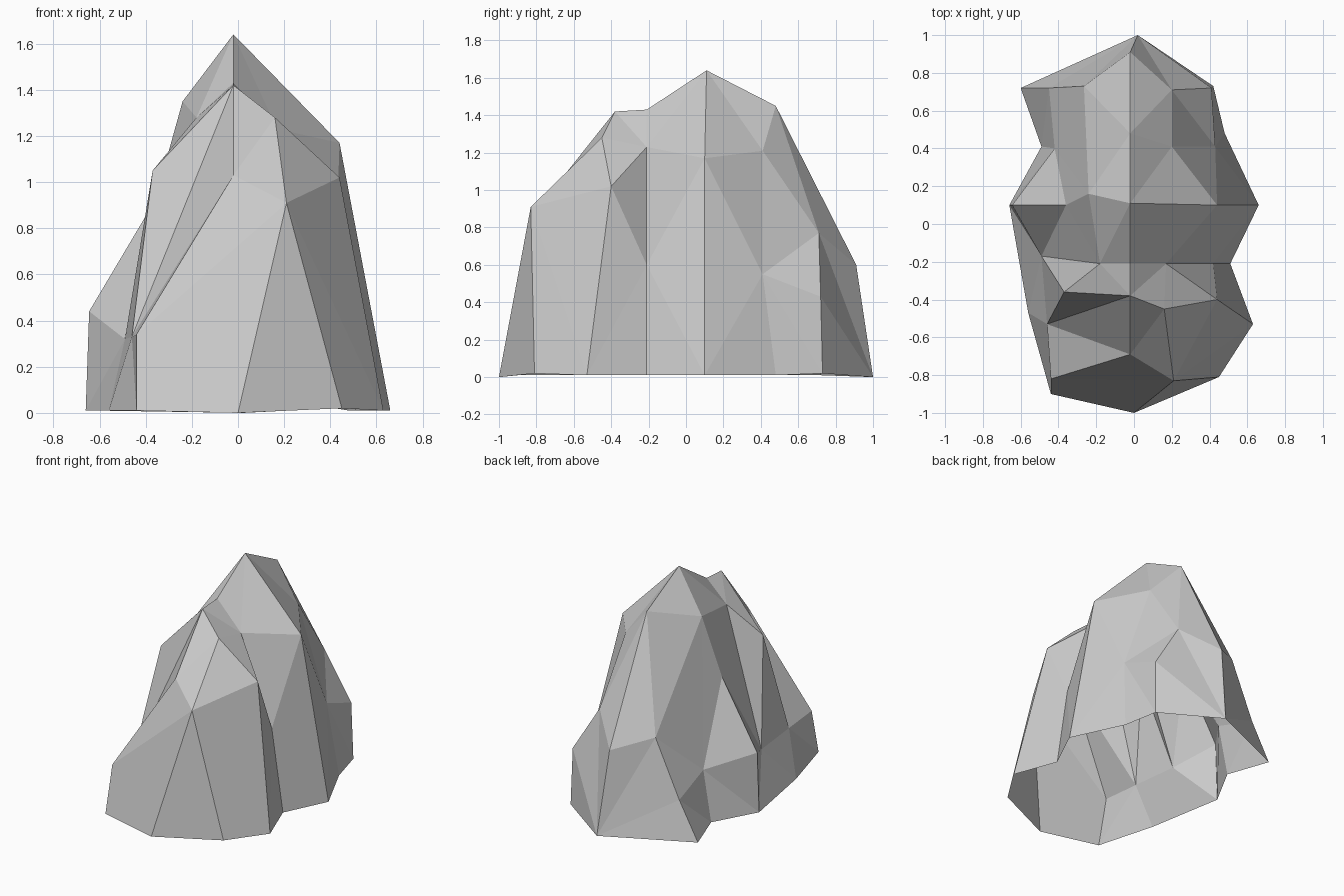
import bpy, bmesh

if "Cube" in bpy.data.objects:
    bpy.data.objects.remove(bpy.data.objects["Cube"])

# Ridge points shared by several flank profiles
peak, back_ridge = (-.02, .11, 1.64), (-.02, .48, 1.45)
saddle, front_ridge = (-.02, -.21, 1.43), (-.02, -.38, 1.42)
brow, shoulder = (-.02, -.69, 1.03), (.21, -.83, .91)
left_notch, left_foot = (-.24, .16, 1.35), (-.56, -.47, .01)

# Profiles run from ground to ridge, each with the stitching order to the next:
# a = step up this profile, b = step up the next one
back = [([(.02, 1, 0), (-.02, .91, .6), back_ridge, peak], "bbaa")]
right = [
    ([(.42, .73, .02), (.41, .72, .43), (.20, .71, .77), back_ridge], "baaba"),
    ([(.48, .48, .01), (.43, .41, .55), (.20, .41, 1.21), back_ridge], "ababa"),
    ([(.66, .10, .01), (.44, .10, 1.17), peak], "babab"),
    ([(.51, -.21, .01), (.42, -.21, .6), (.17, -.21, 1.23), saddle], "ababba"),
    ([(.63, -.53, .01), (.44, -.40, 1.02), (.16, -.45, 1.28), front_ridge], "baaba"),
    ([(.45, -.81, .02), shoulder, brow, front_ridge], "b"),
]
front = [([(0, -1, 0), shoulder, brow, front_ridge], "baa")]
left = [
    ([(-.44, -.90, .01), (-.44, -.82, .34), brow, front_ridge], "baaab"),
    ([left_foot, (-.46, -.53, .33), (-.37, -.36, 1.05), front_ridge], "baabab"),
    ([left_foot, (-.49, -.17, .32), (-.18, -.21, 1.28), saddle], "abbabba"),
    ([(-.66, .10, .01), (-.645, .10, .44), (-.36, .10, .92), left_notch, peak], "baaa"),
    ([(-.49, .41, .01), (-.42, .40, .37), left_notch], "baba"),
    ([(-.60, .72, .01), (-.45, .72, .28), (-.265, .73, .69), left_notch, peak], "aabbab"),
]

bm = bmesh.new()
verts = {}


def vert(p):
    if p not in verts:
        verts[p] = bm.verts.new(p)
    return verts[p]


def stitch(a, b, order):
    """Fill the strip between two profiles with triangles."""
    i = j = 0
    for side in order:
        ni, nj = (i + 1, j) if side == "a" else (i, j + 1)
        tri = (a[i], b[j], a[ni] if side == "a" else b[nj])
        if len(set(tri)) == 3:
            bm.faces.new([vert(p) for p in reversed(tri)])
        i, j = ni, nj


# Rock shell, open underneath
profiles = back + right + front + left
for k, (profile, order) in enumerate(profiles):
    stitch(profile, profiles[(k + 1) % len(profiles)][0], order)
bmesh.ops.recalc_face_normals(bm, faces=bm.faces)
if sum(f.normal.z * f.calc_area() for f in bm.faces) < 0:
    bmesh.ops.reverse_faces(bm, faces=bm.faces)

mesh = bpy.data.meshes.new("rock")
bm.to_mesh(mesh)
bm.free()
rock = bpy.data.objects.new("rock", mesh)
bpy.context.collection.objects.link(rock)
